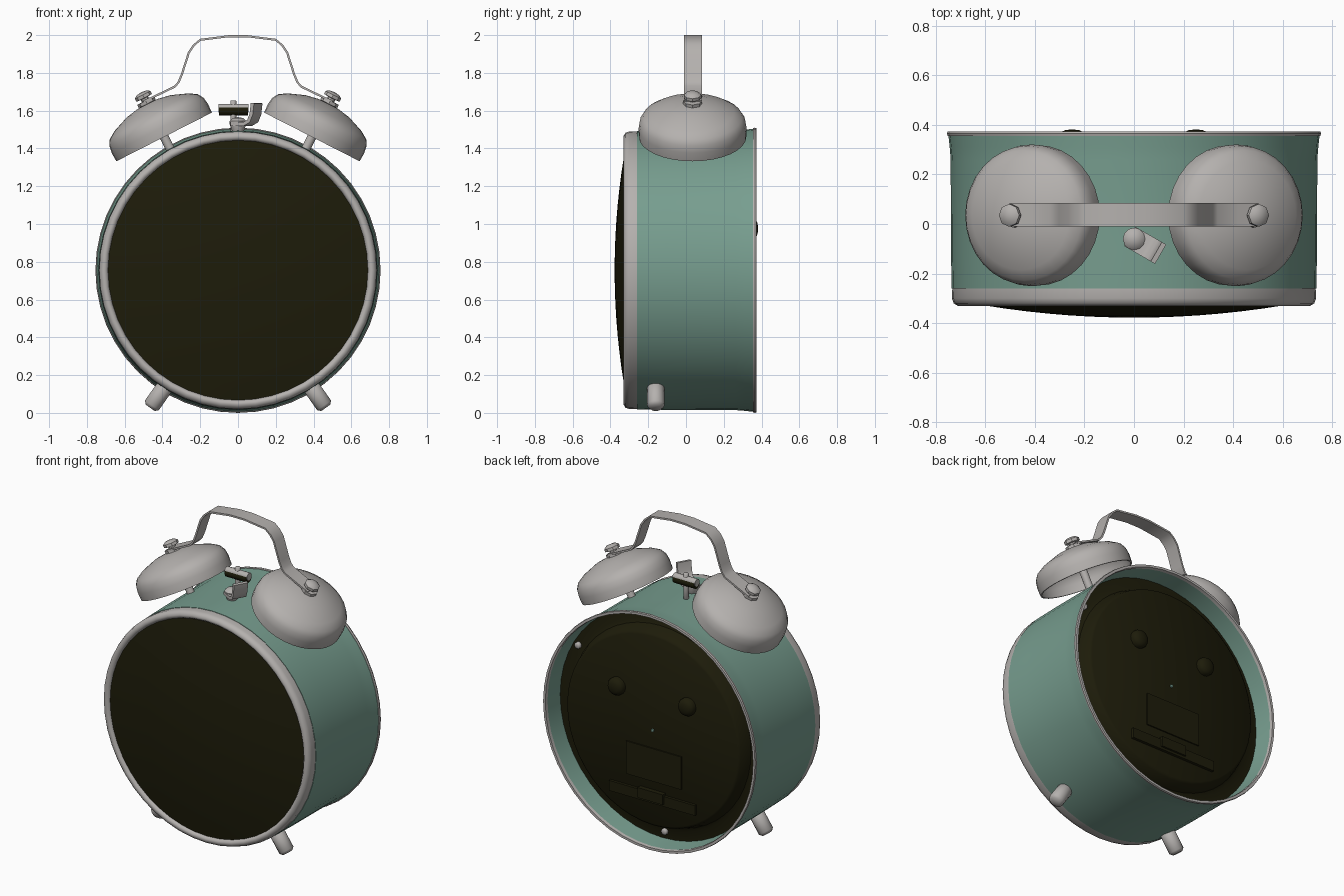
import bpy, bmesh, math
from mathutils import Vector, Matrix

if "Cube" in bpy.data.objects:
    bpy.data.objects.remove(bpy.data.objects["Cube"])

CZ = 0.755   # height of the case centre


def material(name, rgb):
    m = bpy.data.materials.new(name)
    m.diffuse_color = (*rgb, 1)
    m.use_nodes = True
    m.node_tree.nodes["Principled BSDF"].inputs["Base Color"].default_value = m.diffuse_color
    return m


TEAL = material("teal_paint", (0.185, 0.34, 0.275))
METAL = material("grey_metal", (0.46, 0.44, 0.425))
DARK = material("dark_olive", (0.0125, 0.0115, 0.003))


def finish(name, bm, mat, angle=35):
    bmesh.ops.recalc_face_normals(bm, faces=bm.faces)
    me = bpy.data.meshes.new(name)
    bm.to_mesh(me)
    bm.free()
    me.materials.append(mat)
    me.shade_smooth()
    me.set_sharp_from_angle(angle=math.radians(angle))
    ob = bpy.data.objects.new(name, me)
    bpy.context.collection.objects.link(ob)
    return ob


def lathe(name, profile, mat, origin, axis, n=48, closed=False, angle=35):
    """Revolve (radius, height) points round an axis through origin."""
    bm = bmesh.new()
    rot = Vector(axis).to_track_quat('Z', 'Y').to_matrix()
    rings = []
    for r, h in profile:
        count = 1 if r == 0 else n
        rings.append([bm.verts.new(Vector(origin) + rot @ Vector((
            r * math.cos(2 * math.pi * i / n), r * math.sin(2 * math.pi * i / n), h)))
            for i in range(count)])
    pairs = list(zip(rings, rings[1:]))
    if closed:
        pairs.append((rings[-1], rings[0]))
    for a, b in pairs:
        if len(a) == 1 and len(b) == 1:
            continue
        for i in range(n):
            j = (i + 1) % n
            if len(a) == 1:
                bm.faces.new((a[0], b[i], b[j]))
            elif len(b) == 1:
                bm.faces.new((a[i], b[0], a[j]))
            else:
                bm.faces.new((a[i], b[i], b[j], a[j]))
    return finish(name, bm, mat, angle)


def rod(name, r, start, end, mat, n=16, bevel=0.0):
    """Solid rod between two points, with chamfered ends."""
    a, b = Vector(start), Vector(end)
    L = (b - a).length
    prof = [(0, 0), (r - bevel, 0), (r, bevel), (r, L - bevel), (r - bevel, L), (0, L)]
    if bevel == 0:
        prof = [(0, 0), (r, 0), (r, L), (0, L)]
    return lathe(name, prof, mat, a, b - a, n, angle=50 if bevel else 35)


def ribbon(name, path, width, thick, mat, matrix=Matrix()):
    """Flat strip following an xz path, its width along y."""
    bm = bmesh.new()
    pts = [Vector((x, 0, z)) for x, z in path]
    rings = []
    for i, p in enumerate(pts):
        t = (pts[min(i + 1, len(pts) - 1)] - pts[max(i - 1, 0)]).normalized()
        nrm = Vector((-t.z, 0, t.x)) * thick / 2
        rings.append([bm.verts.new(matrix @ (p + nrm * s + Vector((0, y * width / 2, 0))))
                      for s, y in ((1, -1), (1, 1), (-1, 1), (-1, -1))])
    for a, b in zip(rings, rings[1:]):
        for i in range(4):
            j = (i + 1) % 4
            bm.faces.new((a[i], a[j], b[j], b[i]))
    bm.faces.new(rings[0])
    bm.faces.new(rings[-1])
    return finish(name, bm, mat, 60)


def box(name, lo, hi, mat):
    bm = bmesh.new()
    lo, hi = Vector(lo), Vector(hi)
    bmesh.ops.create_cube(bm, size=1, matrix=Matrix.Translation((lo + hi) / 2)
                          @ Matrix.Diagonal((*(hi - lo), 1)))
    return finish(name, bm, mat)


CENTRE, BACK = (0, 0, CZ), (0, 1, 0)

# Case: flared tube, open at the back
lathe("case", [(0.70, -0.26), (0.736, -0.26), (0.739, -0.1), (0.74, 0.26), (0.744, 0.31),
               (0.75, 0.365), (0.738, 0.365), (0.73, 0.30), (0.725, 0.24), (0.72, 0.20), (0.70, 0.20)],
      TEAL, CENTRE, BACK, closed=True)
lathe("back_rim", [(0.734, 0.355), (0.752, 0.355), (0.755, 0.365), (0.752, 0.374), (0.737, 0.374)],
      METAL, CENTRE, BACK, closed=True)

# Front bezel and domed glass
lathe("front_bezel", [(0.684, -0.25), (0.733, -0.25), (0.735, -0.30), (0.728, -0.32),
                      (0.712, -0.33), (0.698, -0.328), (0.688, -0.315), (0.684, -0.29)],
      METAL, CENTRE, BACK, closed=True, angle=50)
lathe("front_glass", [(0.692 * k / 8, -0.378 + 0.065 * (k / 8) ** 2) for k in range(9)],
      DARK, CENTRE, BACK)

# Recessed back plate with a raised middle
PY = 0.335
lathe("back_plate", [(0, PY), (0.60, PY), (0.615, PY - 0.01), (0.64, 0.255), (0.66, 0.245),
                     (0.725, 0.24), (0.72, 0.21), (0, 0.21)],
      DARK, CENTRE, BACK, angle=40)
for s in (-1, 1):
    lathe("winding_knob", [(0.056, PY - 0.01), (0.056, 0.355), (0.047, 0.37), (0.028, 0.379), (0, 0.382)],
          DARK, (s * 0.25, 0, 0.975), BACK, 16)
rod("centre_pin", 0.01, (0, PY - 0.01, CZ), (0, PY + 0.008, CZ), TEAL, 8)
for x, z in ((0.59, 1.11), (-0.025, 0.08)):
    rod("back_screw", 0.02, (x, 0.235, z), (x, 0.265, z), METAL, 12, 0.005)

# Battery door, ledge and latch on the back plate
box("battery_door", (-0.205, PY - 0.01, 0.43), (0.185, PY + 0.008, 0.64), DARK)
box("back_ledge", (-0.31, PY - 0.01, 0.295), (0.30, PY + 0.018, 0.36), DARK)
box("door_latch", (-0.09, PY - 0.01, 0.31), (0.09, PY + 0.03, 0.375), DARK)

# Bells, each with post, screw and foot on both sides
BY = 0.035
for s in (-1, 1):
    axis = Vector((s * 0.454, 0, 0.891))
    base = Vector((s * 0.391, BY, 1.461))
    lathe("bell", [(0.284, 0), (0.286, 0.05), (0.28, 0.09), (0.262, 0.12), (0.22, 0.147),
                   (0.13, 0.182), (0.06, 0.195), (0, 0.198),
                   (0, 0.19), (0.06, 0.187), (0.125, 0.174), (0.214, 0.139), (0.254, 0.114),
                   (0.271, 0.087), (0.277, 0.05), (0.275, 0)],
          METAL, base, axis, 32, closed=True)
    rod("bell_post", 0.024, base - axis * 0.12, base + axis * 0.193, METAL, 12)
    lathe("bell_screw", [(0, 0.19), (0.05, 0.197), (0.05, 0.215), (0.022, 0.217), (0.022, 0.23),
                         (0.046, 0.232), (0.046, 0.25), (0.03, 0.262), (0, 0.266)],
          METAL, base, axis, 8)
    rod("foot", 0.046, (s * 0.375, -0.16, 0.155), (s * 0.465, -0.16, 0.027), METAL, 14, 0.016)

# Carrying handle: a thin bent strip
half = [(0.50, 1.648), (0.42, 1.686), (0.335, 1.727), (0.315, 1.75), (0.298, 1.79),
        (0.26, 1.908), (0.235, 1.945), (0.20, 1.975), (0.05, 1.994)]
ribbon("handle", [(-x, z) for x, z in half] + half[::-1], 0.095, 0.011, METAL,
       Matrix.Translation((0, 0.0375, 0)))

# Striker: cross drum with dark core on a post
rod("striker_post", 0.016, (-0.025, BY, 1.48), (-0.025, BY, 1.655), METAL, 10, 0.004)
rod("striker_core", 0.028, (-0.10, BY, 1.602), (0.052, BY, 1.602), DARK, 14)
rod("striker_drum", 0.024, (-0.104, BY, 1.613), (0.056, BY, 1.613), METAL, 14)

# Stop lever: knob with a bent plate
lathe("lever_knob", [(0, -0.04), (0.03, -0.04), (0.045, 0.0), (0.045, 0.015), (0.03, 0.03), (0, 0.036)],
      METAL, (0, -0.06, 1.53), (0, 0, 1), 12)
ribbon("stop_lever", [(-0.02, 1.53), (0.06, 1.53), (0.09, 1.545), (0.106, 1.58), (0.114, 1.64)],
       0.09, 0.02, METAL, Matrix.Translation((0, -0.06, 0)) @ Matrix.Rotation(math.radians(-30), 4, 'Z'))
